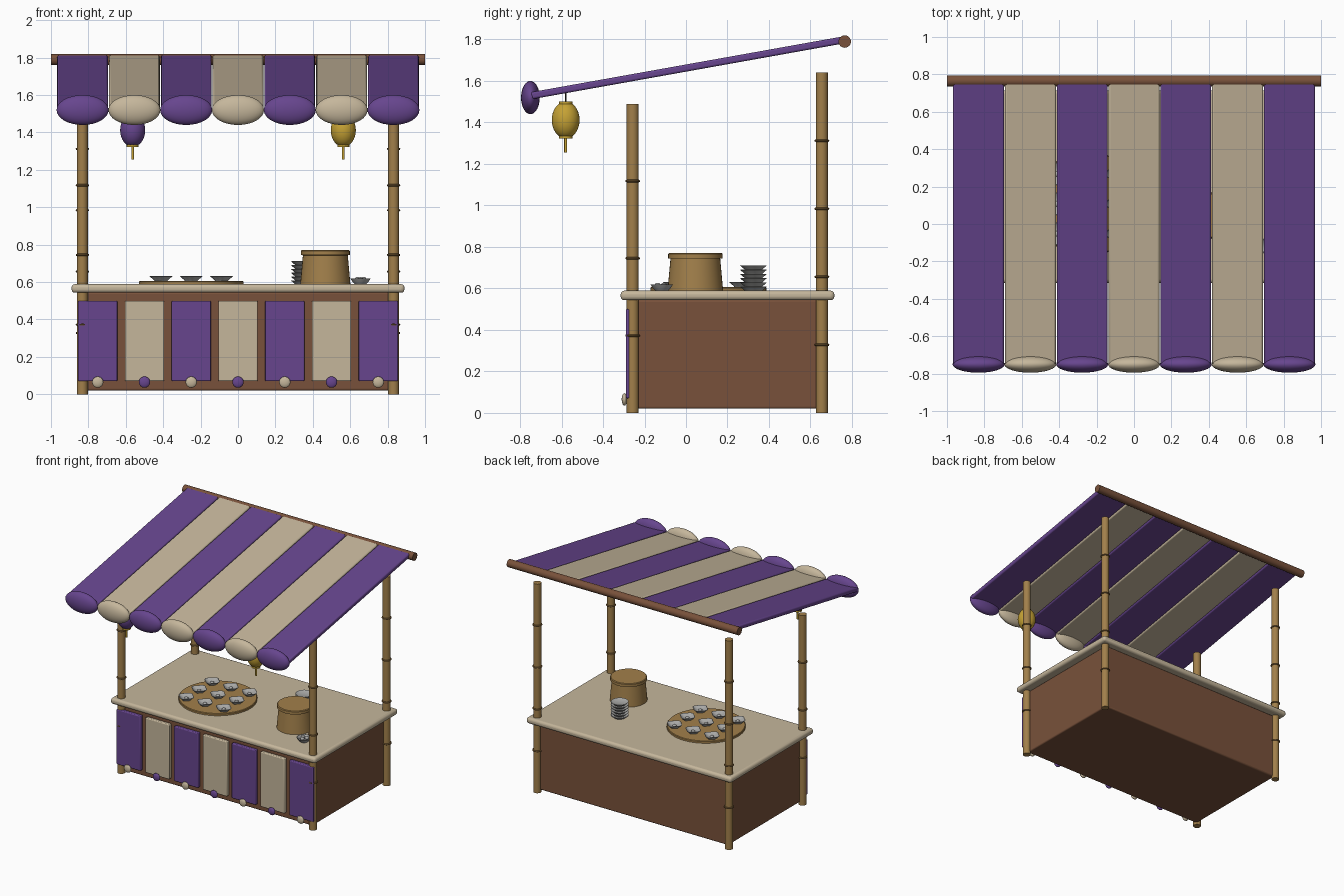
import bpy, bmesh, math
from mathutils import Matrix, Vector

if "Cube" in bpy.data.objects:
    bpy.data.objects.remove(bpy.data.objects["Cube"])


def material(name, rgb):
    m = bpy.data.materials.new(name)
    m.diffuse_color = (*rgb, 1)
    m.use_nodes = True
    m.node_tree.nodes["Principled BSDF"].inputs["Base Color"].default_value = m.diffuse_color
    return m


PURPLE = material("purple cloth", (0.135, 0.06, 0.27))
CREAM = material("cream cloth", (0.56, 0.47, 0.33))
WOOD = material("brown wood", (0.19, 0.083, 0.043))
BAMBOO = material("bamboo", (0.36, 0.215, 0.07))
NODE = material("dark bamboo", (0.21, 0.12, 0.04))
GOLD = material("gold", (0.56, 0.36, 0.035))
GREY = material("grey china", (0.40, 0.40, 0.39))
CORD = material("dark cord", (0.03, 0.025, 0.02))


def finish(bm, name, mat, loc=(0, 0, 0), rot=(0, 0, 0), bevel=0):
    bmesh.ops.recalc_face_normals(bm, faces=bm.faces)
    me = bpy.data.meshes.new(name)
    bm.to_mesh(me)
    bm.free()
    me.materials.append(mat)
    me.polygons.foreach_set("use_smooth", [True] * len(me.polygons))
    me.set_sharp_from_angle(angle=math.radians(35))
    ob = bpy.data.objects.new(name, me)
    ob.location, ob.rotation_euler = loc, rot
    bpy.context.collection.objects.link(ob)
    if bevel:
        mod = ob.modifiers.new("bevel", 'BEVEL')
        mod.width, mod.segments = bevel, 3
    return ob


def box(name, size, loc, mat, bevel=0.006, rot=(0, 0, 0)):
    bm = bmesh.new()
    bmesh.ops.create_cube(bm, size=1)
    bmesh.ops.scale(bm, vec=size, verts=bm.verts)
    return finish(bm, name, mat, loc, rot, bevel)


def ball(name, radii, loc, mat):
    bm = bmesh.new()
    bmesh.ops.create_uvsphere(bm, u_segments=32, v_segments=16, radius=1)
    bmesh.ops.scale(bm, vec=radii, verts=bm.verts)
    return finish(bm, name, mat, loc)


def lathe(name, profile, loc, mat, n=32, rot=(0, 0, 0), lobes=0):
    """Spin (radius, height) points; lobes flute the outer radii."""
    bm = bmesh.new()
    rings = []
    for r, z in profile:
        ring = []
        for i in range(n):
            a = 2 * math.pi * i / n
            k = r * (1 + (0.1 * math.cos(lobes * a) if lobes else 0))
            ring.append(bm.verts.new((k * math.cos(a), k * math.sin(a), z)))
        rings.append(ring)
    for lo, hi in zip(rings, rings[1:]):
        for i in range(n):
            j = (i + 1) % n
            bm.faces.new((lo[i], lo[j], hi[j], hi[i]))
    bm.faces.new(rings[0][::-1])
    bm.faces.new(rings[-1])
    return finish(bm, name, mat, loc, rot)


def rod(name, r, length, loc, mat, n=24, rot=(0, 0, 0)):
    return lathe(name, [(r, 0), (r, length)], loc, mat, n, rot)


# bamboo posts with evenly spaced nodes
for side, x in (("left", -0.832), ("right", 0.832)):
    for end, y, h, parts in (("front", -0.257, 1.49, 4), ("back", 0.655, 1.64, 5)):
        rod(f"{end}_{side}_post", 0.029, h, (x, y, 0), BAMBOO)
        for i in range(1, parts):
            lathe(f"{end}_{side}_post_node",
                  [(0.028, -0.007), (0.034, -0.004), (0.036, 0), (0.034, 0.004), (0.028, 0.007)],
                  (x, y, h * i / parts), NODE, 24)

# counter body and top
box("counter_body", (1.65, 0.91, 0.525), (0, 0.2, 0.2825), WOOD, 0.01)
box("counter_top", (1.78, 1.03, 0.046), (0, 0.2, 0.566), CREAM, 0.018)

# hanging cloth panels with bobbles
for i in range(7):
    x = -0.75 + 0.25 * i
    cloth, bobble = (PURPLE, CREAM) if i % 2 == 0 else (CREAM, PURPLE)
    box("front_panel", (0.21, 0.03, 0.43), (x, -0.274, 0.285), cloth, 0.006)
    ball("panel_bobble", (0.03, 0.013, 0.03), (x, -0.297, 0.065), bobble)

# sloping striped awning with rounded front scallops
slope = math.atan2(0.27, 1.51)
for i in range(7):
    x = (i - 3) * 0.277
    cloth = PURPLE if i % 2 == 0 else CREAM
    box("awning_strip", (0.272, 1.53, 0.034), (x, 0.005, 1.663), cloth, 0.01, (slope, 0, 0))
    ball("awning_scallop", (0.139, 0.045, 0.08), (x, -0.75, 1.52), cloth)
rod("awning_back_bar", 0.03, 2.0, (-1, 0.765, 1.79), WOOD, 24, (0, math.pi / 2, 0))

# paper lanterns
for x, skin in ((-0.563, PURPLE), (0.563, GOLD)):
    body = [(0.067 * math.cos(t), 0.089 * math.sin(t))
            for t in (math.radians(-66 + 11 * k) for k in range(13))]
    lathe("lantern_body", body, (x, -0.58, 1.412), skin)
    rod("lantern_top_cap", 0.032, 0.016, (x, -0.58, 1.484), GOLD)
    rod("lantern_bottom_cap", 0.032, 0.014, (x, -0.58, 1.322), GOLD)
    rod("lantern_tassel", 0.007, 0.07, (x, -0.58, 1.255), GOLD, 12)
    rod("lantern_cord", 0.004, 0.07, (x, -0.58, 1.495), CORD, 8)

# steamer basket
lathe("steamer_basket", [(0.134, 0), (0.120, 0.155), (0.131, 0.157), (0.131, 0.178), (0.126, 0.183)],
      (0.467, 0.045, 0.588), BAMBOO, 40)

# round tray of small fluted dishes
lathe("serving_tray", [(0.28, 0), (0.28, 0.014), (0.276, 0.018)], (-0.25, 0.108, 0.588), BAMBOO, 48)
DISH = [(0.03, 0), (0.036, 0.008), (0.056, 0.026), (0.053, 0.027), (0.033, 0.012), (0.016, 0.010)]
for i in range(3):
    for j in range(3):
        p = (-0.25 + 0.162 * (i - 1), 0.108 + 0.16 * (j - 1), 0.605)
        lathe("tray_dish", DISH, p, GREY, 32, lobes=4)
        ball("dish_filling", (0.014, 0.014, 0.009), (p[0], p[1], 0.616), GREY)

# stack of plates
for k in range(6):
    lathe("stacked_plate", [(0.042, 0), (0.046, 0.004), (0.064, 0.019), (0.062, 0.021), (0.044, 0.012)],
          (0.348, 0.325, 0.588 + 0.0205 * k), GREY, 32)

# small side bowl with morsels
lathe("side_bowl", [(0.03, 0), (0.04, 0.01), (0.054, 0.03), (0.05, 0.031), (0.036, 0.014)],
      (0.655, -0.117, 0.588), GREY, 32)
for k in range(3):
    a = 2 * math.pi * k / 3 + 0.5
    ball("bowl_morsel", (0.015, 0.015, 0.013),
         (0.655 + 0.02 * math.cos(a), -0.117 + 0.02 * math.sin(a), 0.614), GREY)
